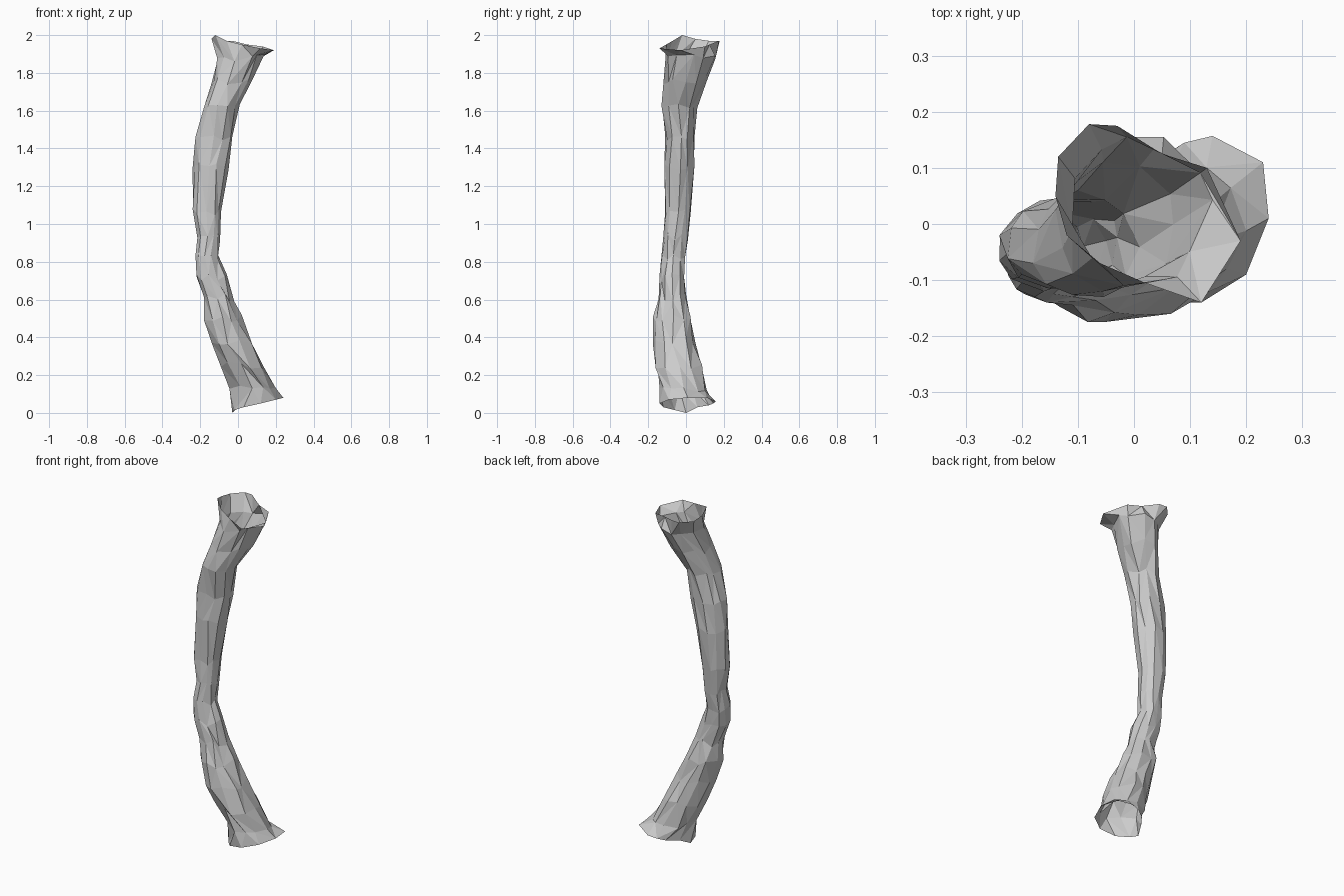
import bpy, bmesh, math, random

random.seed(11)
SIDES = 11

# Silhouette of the trunk by height: z, x min, x max, y min, y max
sections = [
    (0.13, -0.045, 0.20, -0.14, 0.11),
    (0.25, -0.09, 0.135, -0.16, 0.085),
    (0.38, -0.14, 0.075, -0.175, 0.05),
    (0.50, -0.18, 0.02, -0.175, 0.025),
    (0.61, -0.18, -0.02, -0.145, 0.0),
    (0.72, -0.22, -0.06, -0.14, -0.01),
    (0.82, -0.225, -0.105, -0.13, -0.005),
    (0.93, -0.215, -0.095, -0.12, 0.01),
    (1.06, -0.24, -0.09, -0.11, 0.025),
    (1.30, -0.24, -0.05, -0.115, 0.045),
    (1.46, -0.225, -0.03, -0.11, 0.045),
    (1.63, -0.18, 0.01, -0.13, 0.06),
    (1.76, -0.14, 0.07, -0.12, 0.11),
    (1.88, -0.11, 0.14, -0.11, 0.155),
]

# Ragged flared rims at both open ends
bottom_rim = [(.24, .01, .08), (.23, .11, .08), (.14, .157, .06), (.09, .145, .05),
              (.05, .12, .04), (0, .06, .03), (-.03, 0, 0), (-.02, -.06, .015),
              (.03, -.12, .03), (.12, -.14, .05), (.20, -.09, .07)]
top_rim = [(.19, -.03, 1.92), (.13, .10, 1.94), (.05, .125, 1.95), (-.03, .175, 1.97),
           (-.08, .178, 1.97), (-.135, .12, 1.97), (-.14, .05, 1.98), (-.12, -.02, 2.0),
           (-.06, -.07, 1.97), (.02, -.105, 1.95), (.12, -.14, 1.93)]


def bark_ring(z, x0, x1, y0, y1):
    """Irregular ring of bark that fills the given extents."""
    raw = []
    for k in range(SIDES):
        a = math.tau * k / SIDES + random.uniform(-.12, .12)
        r = random.uniform(0.9, 1.05)
        raw.append((r * math.cos(a), r * math.sin(a)))
    lo = [min(p[i] for p in raw) for i in (0, 1)]
    hi = [max(p[i] for p in raw) for i in (0, 1)]
    return [(x0 + (x1 - x0) * (x - lo[0]) / (hi[0] - lo[0]),
             y0 + (y1 - y0) * (y - lo[1]) / (hi[1] - lo[1]),
             z + random.uniform(-.02, .02)) for x, y in raw]


# Loft the hollow trunk through all the rings
bm = bmesh.new()
rings = [bottom_rim] + [bark_ring(*s) for s in sections] + [top_rim]
rings = [[bm.verts.new(p) for p in ring] for ring in rings]
for low, high in zip(rings, rings[1:]):
    for k in range(SIDES):
        j = (k + 1) % SIDES
        a, b, c, d = low[k], low[j], high[j], high[k]
        if random.random() < 0.5:
            tris = (a, b, c), (a, c, d)
        else:
            tris = (a, b, d), (b, c, d)
        for t in tris:
            bm.faces.new(t)

mesh = bpy.data.meshes.new("hollow_trunk")
bm.to_mesh(mesh)
bm.free()
trunk = bpy.data.objects.new("hollow_trunk", mesh)
bpy.context.collection.objects.link(trunk)
